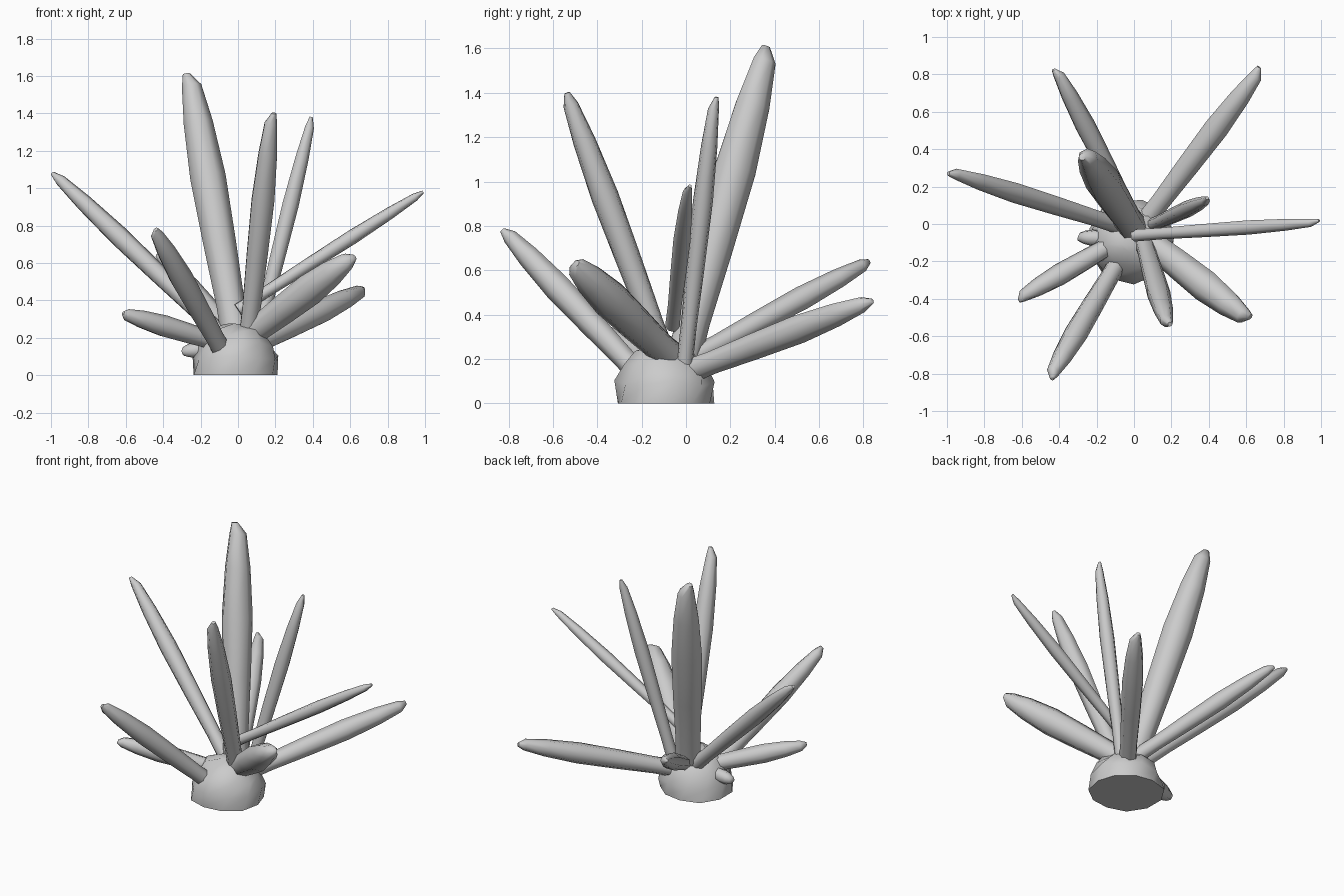
import bpy, bmesh, math, random
from mathutils import Vector

if "Cube" in bpy.data.objects:
    bpy.data.objects.remove(bpy.data.objects["Cube"])

random.seed(4)


def skin(name, rings, angle=60):
    """Join rings of equal vertex count into a closed, smooth shaded object."""
    bm = bmesh.new()
    loops = [[bm.verts.new(p) for p in ring] for ring in rings]
    n = len(loops[0])
    for a, b in zip(loops, loops[1:]):
        for i in range(n):
            j = (i + 1) % n
            bm.faces.new((a[i], a[j], b[j], b[i]))
    bm.faces.new(loops[0][::-1])
    bm.faces.new(loops[-1])
    bmesh.ops.recalc_face_normals(bm, faces=bm.faces)
    me = bpy.data.meshes.new(name)
    bm.to_mesh(me)
    bm.free()
    ob = bpy.data.objects.new(name, me)
    bpy.context.collection.objects.link(ob)
    bpy.ops.object.select_all(action='DESELECT')
    ob.select_set(True)
    bpy.context.view_layer.objects.active = ob
    bpy.ops.object.shade_smooth_by_angle(angle=math.radians(angle))
    return ob


# Shard outline: (fraction of length, fraction of radius)
PROFILE = [(0, .85), (.15, .8), (.38, .92), (.62, 1), (.82, .82), (.955, .55), (1, .2)]


def shard(name, base, tip, radius, sides=7):
    base, tip = Vector(base), Vector(tip)
    axis = tip - base
    rot = axis.to_track_quat('Z', 'Y')
    turn = random.uniform(0, math.tau)
    rings = []
    for t, k in PROFILE:
        ring = []
        for i in range(sides):
            a = turn + math.tau * i / sides
            # chisel tip leans slightly to one side
            off = .2 * radius if t == 1 else 0
            p = Vector((math.cos(a) * k * radius + off, math.sin(a) * k * radius, 0))
            ring.append(base + axis * t + rot @ p)
        rings.append(ring)
    return skin(name, rings)


# Crystal shards: name, root, tip, radius
SHARDS = [
    ("tall_shard", (0, -.03, .15), (-.26, .37, 1.61), .098),
    ("front_tall_shard", (.05, -.08, .17), (.18, -.54, 1.4), .064),
    ("slim_tall_shard", (.09, -.01, .15), (.395, .13, 1.38), .046),
    ("left_long_shard", (-.07, -.01, .2), (-.99, .28, 1.08), .056),
    ("right_long_shard", (.0, -.06, .35), (.99, .01, .98), .04),
    ("front_left_shard", (-.07, -.18, .1), (-.45, -.82, .78), .064),
    ("front_right_shard", (.03, -.05, .19), (.61, -.51, .63), .088),
    ("left_low_shard", (-.03, -.06, .15), (-.62, -.4, .33), .06),
    ("back_right_shard", (.05, .0, .14), (.68, .83, .46), .067),
    ("back_left_shard", (.0, .02, .2), (-.42, .83, .64), .056),
    ("stub_shard", (-.1, -.08, .15), (-.3, -.07, .125), .045),
]
for s in SHARDS:
    shard(*s)

# Rough rock base with a flat underside
rings = []
for z, r in [(0, .23), (.09, .225), (.17, .195), (.225, .14), (.28, .06)]:
    ring = []
    for i in range(11):
        a = math.tau * i / 11 + z * 2
        k = r * random.uniform(.93, 1.05)
        dz = random.uniform(-.02, .02) if z else 0
        ring.append((k * math.cos(a) - .01, k * math.sin(a) - .09, z + dz))
    rings.append(ring)
skin("rock_base", rings, 50)
